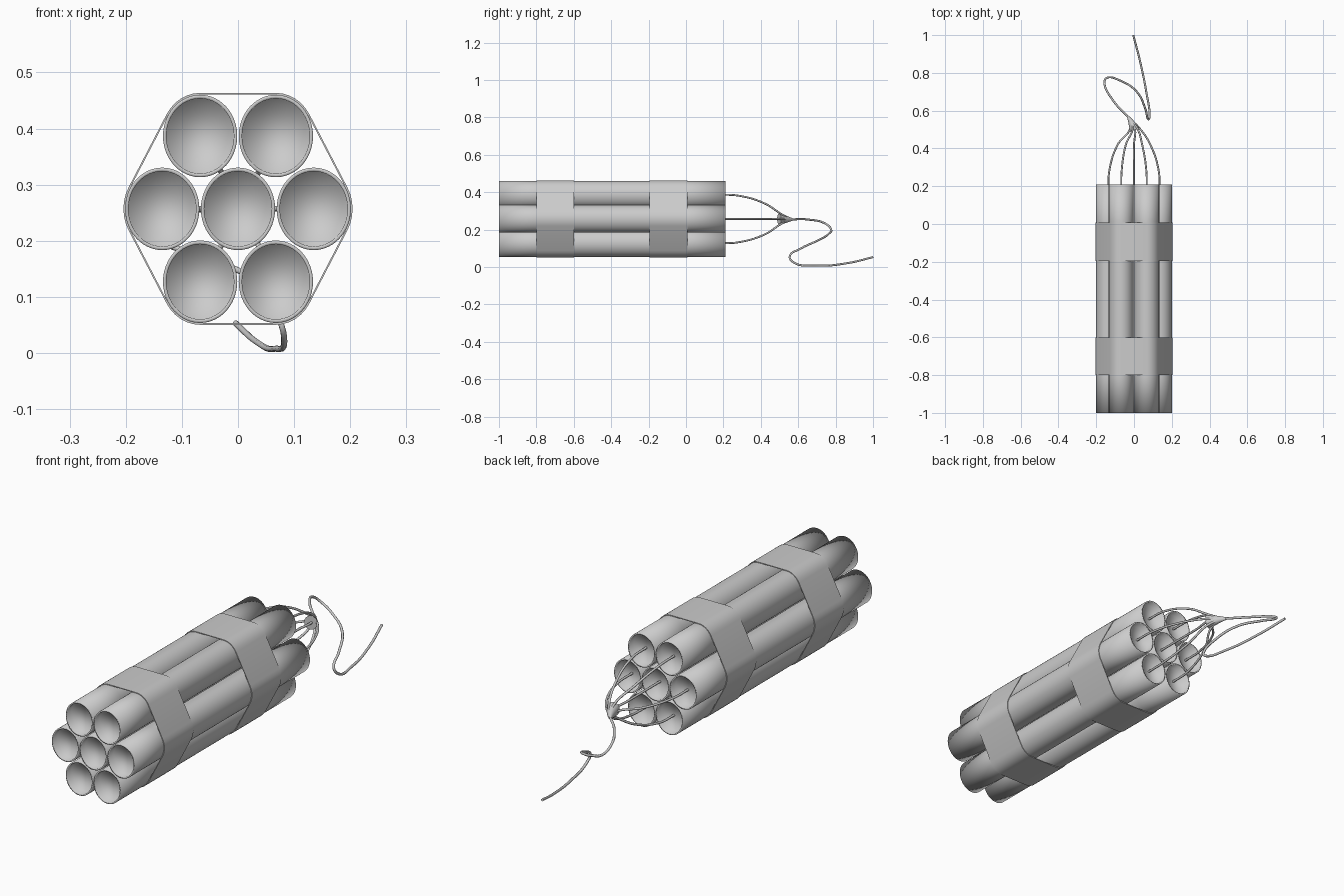
import bpy, bmesh, math
from mathutils import Vector

if "Cube" in bpy.data.objects:
    bpy.data.objects.remove(bpy.data.objects["Cube"])

RX, RZ, CZ = 0.0662, 0.0735, 0.257     # tube half-width, half-height, bundle centre height
HEX = 2.04                             # tube spacing in tube radii
SEG = 48
centres = [(0.0, 0.0)] + [(HEX * math.cos(math.radians(60 * k)), HEX * math.sin(math.radians(60 * k)))
                          for k in range(6)]


def finish(name, bm, smooth=None):
    bmesh.ops.recalc_face_normals(bm, faces=bm.faces)
    me = bpy.data.meshes.new(name)
    bm.to_mesh(me)
    bm.free()
    ob = bpy.data.objects.new(name, me)
    bpy.context.collection.objects.link(ob)
    for p in me.polygons:
        p.use_smooth = True
    if smooth is not None:
        bpy.ops.object.select_all(action='DESELECT')
        ob.select_set(True)
        bpy.context.view_layer.objects.active = ob
        bpy.ops.object.shade_smooth_by_angle(angle=smooth)
    return ob


def loft(bm, rings):
    for a, b in zip(rings, rings[1:]):
        for i in range(len(a)):
            j = (i + 1) % len(a)
            bm.faces.new((a[i], a[j], b[j], b[i]))


def wire(name, points, radius):
    cu = bpy.data.curves.new(name, 'CURVE')
    cu.dimensions = '3D'
    cu.bevel_depth = radius
    cu.bevel_resolution = 2
    cu.resolution_u = 10
    cu.use_fill_caps = True
    sp = cu.splines.new('BEZIER')
    sp.bezier_points.add(len(points) - 1)
    for bp, p in zip(sp.bezier_points, points):
        bp.co = p
        bp.handle_left_type = bp.handle_right_type = 'AUTO'
    ob = bpy.data.objects.new(name, cu)
    bpy.context.collection.objects.link(ob)
    return ob


# Tubes: recessed at both ends, softly shaded as one surface
profile = [(-0.97, 0.90), (-1.0, 0.91), (-1.0, 1), (-0.8, 1), (-0.6, 1), (-0.2, 1), (0.01, 1),
           (0.21, 1), (0.21, 0.91), (0.18, 0.90)]
for n, (u, v) in enumerate(centres):
    bm = bmesh.new()
    rings = []
    for y, s in profile:
        ring = []
        for i in range(SEG):
            a = 2 * math.pi * i / SEG
            ring.append(bm.verts.new(((u + s * math.cos(a)) * RX, y, CZ + (v + s * math.sin(a)) * RZ)))
        rings.append(ring)
    loft(bm, rings)
    bm.faces.new(rings[0])
    bm.faces.new(rings[-1])
    finish(f"tube_{n + 1}", bm)

# Straps: thin tape pulled tight around the outer six tubes
for name, y0, y1 in (("front_strap", -0.8, -0.6), ("back_strap", -0.195, 0.008)):
    bm = bmesh.new()
    rings = []
    for y, s in ((y0, 1.0), (y0, 1.045), (y1, 1.045), (y1, 1.0), (y0, 1.0)):
        ring = []
        for k in range(6):
            u, v = centres[k + 1]
            for t in range(7):
                a = math.radians(60 * k - 30 + 10 * t)
                ring.append(bm.verts.new(((u + s * math.cos(a)) * RX, y, CZ + (v + s * math.sin(a)) * RZ)))
        rings.append(ring)
    loft(bm, rings)
    bmesh.ops.remove_doubles(bm, verts=bm.verts, dist=1e-5)
    finish(name, bm, math.radians(35))

# Short wires running from each tube to the joint
joint = Vector((-0.025, 0.56, 0.255))
for n, (u, v) in enumerate(centres):
    x, z = u * RX, v * RZ
    pts = [(x, 0.175, CZ + z), (x * 0.97, 0.28, CZ + z * 0.96), (x * 0.64, 0.42, CZ + z * 0.64),
           (x * 0.17 + 0.004, 0.51, CZ + z * 0.2), joint]
    wire(f"short_wire_{n + 1}", pts, 0.005)

# Joint: tapered collar gathering the wires
bm = bmesh.new()
rings = []
for c, r in (((0.004, 0.498, 0.257), 0.031), ((-0.008, 0.525, 0.256), 0.023),
             ((-0.02, 0.55, 0.255), 0.014), ((-0.034, 0.572, 0.254), 0.006)):
    rings.append([bm.verts.new((c[0] + 0.8 * r * math.cos(a), c[1] + 0.35 * r * math.cos(a), c[2] + r * math.sin(a)))
                  for a in [2 * math.pi * i / 16 for i in range(16)]])
loft(bm, rings)
bm.faces.new(rings[0])
bm.faces.new(rings[-1])
finish("wire_joint", bm, math.radians(40))

# Long trailing fuse
wire("long_fuse", [joint, (-0.115, 0.66, 0.253), (-0.156, 0.745, 0.232), (-0.143, 0.774, 0.205),
                   (-0.075, 0.76, 0.175), (0.015, 0.70, 0.14), (0.06, 0.61, 0.097),
                   (0.075, 0.555, 0.058), (0.082, 0.568, 0.03), (0.065, 0.70, 0.0075),
                   (0.03, 0.87, 0.022), (-0.004, 1.0, 0.053)], 0.0055)
